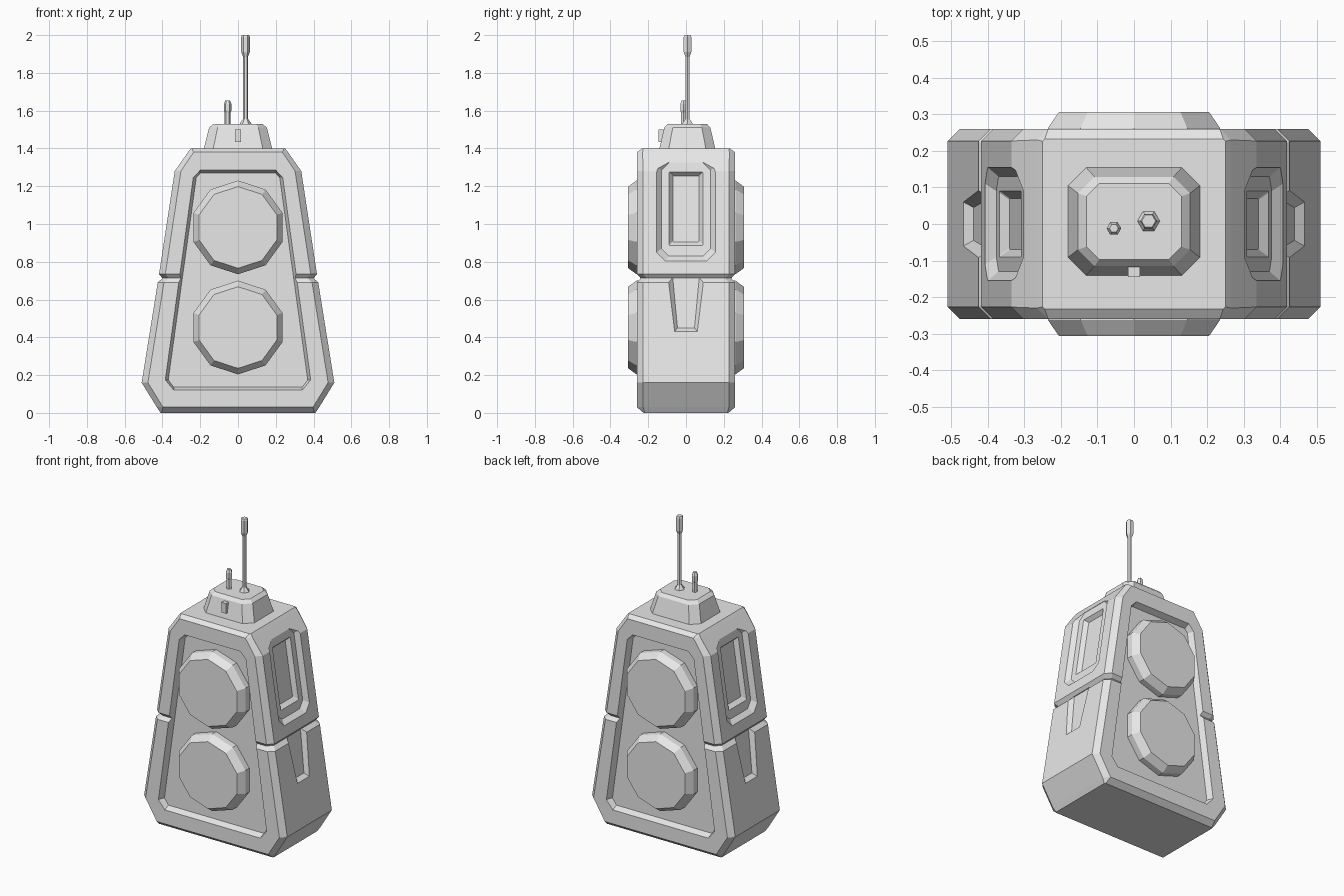
import bpy, bmesh
from math import sin, cos, pi

if "Cube" in bpy.data.objects:
    bpy.data.objects.remove(bpy.data.objects["Cube"], do_unlink=True)

grey = bpy.data.materials.new("plain grey")
grey.use_nodes = True
grey.diffuse_color = (0.8, 0.8, 0.8, 1)
grey.node_tree.nodes["Principled BSDF"].inputs["Base Color"].default_value = (0.8, 0.8, 0.8, 1)


def loft(name, rings):
    """Skin a stack of equal-length rings of points and cap both ends."""
    bm = bmesh.new()
    rows = [[bm.verts.new(p) for p in ring] for ring in rings]
    n = len(rows[0])
    for a, b in zip(rows, rows[1:]):
        for i in range(n):
            j = (i + 1) % n
            bm.faces.new((a[i], a[j], b[j], b[i]))
    bm.faces.new(rows[0])
    bm.faces.new(rows[-1])
    bmesh.ops.recalc_face_normals(bm, faces=bm.faces)
    mesh = bpy.data.meshes.new(name)
    bm.to_mesh(mesh)
    bm.free()
    mesh.materials.append(grey)
    obj = bpy.data.objects.new(name, mesh)
    bpy.context.collection.objects.link(obj)
    return obj


def octagon(a0, a1, b0, b1, c):
    """Rectangle with cut corners in two coordinates."""
    return [(a0 + c, b0), (a1 - c, b0), (a1, b0 + c), (a1, b1 - c),
            (a1 - c, b1), (a0 + c, b1), (a0, b1 - c), (a0, b0 + c)]


def cut(target, cutter):
    cutter.hide_render = True
    mod = target.modifiers.new("cut", 'BOOLEAN')
    mod.operation = 'DIFFERENCE'
    mod.solver = 'EXACT'
    mod.object = cutter
    bpy.context.view_layer.objects.active = target
    bpy.ops.object.modifier_apply(modifier=mod.name)
    bpy.data.objects.remove(cutter, do_unlink=True)


def turned(name, x, y, profile, sides=6):
    """Faceted upright rod from (radius, height) pairs."""
    return loft(name, [[(x + r * cos(2 * pi * i / sides), y + r * sin(2 * pi * i / sides), z)
                        for i in range(sides)] for r, z in profile])


# Tapered cabinet with bevelled edges and a groove around the middle
levels = [(0, .41, .225, .006), (.03, .43, .26, .033), (.16, .51, .26, .033),
          (.69, .425, .26, .033), (.713, .400, .24, .033), (.735, .418, .26, .033),
          (1.28, .335, .26, .033), (1.38, .265, .26, .03), (1.40, .25, .232, .006)]
cabinet = loft("cabinet", [[(x, y, z) for x, y in octagon(-hx, hx, -hy, hy, c)]
                           for z, hx, hy, c in levels])


# Front and back recessed panels
def panel_outline(inset):
    half = [(.34, .12 + inset), (.385 - inset, .175), (.237 - inset, 1.245), (.2, 1.285 - inset)]
    return half + [(-x, z) for x, z in reversed(half)]


for s in (-1, 1):
    cut(cabinet, loft("panel_cutter", [[(x, s * y, z) for x, z in panel_outline(inset)]
                                       for y, inset in ((.4, 0), (.26, 0), (.222, .016))]))


# Side recesses, sheared to follow the sloping walls
def upper_wall(z):
    return .418 - .152 * (z - .735)


def lower_wall(z):
    return .51 - .16 * (z - .16)


def side_cut(s, wall, steps):
    cut(cabinet, loft("side_cutter", [[(s * (wall(z) - depth), y, z) for y, z in outline]
                                      for depth, outline in steps]))


def slot(wide, narrow, low):
    return [(-narrow, low), (narrow, low), (wide, .715), (-wide, .715)]


for s in (-1, 1):
    frame = octagon(-.155, .155, .805, 1.345, .045)
    frame_floor = octagon(-.13, .13, .83, 1.325, .04)
    side_cut(s, upper_wall, [(-.1, frame), (0, frame), (.027, frame_floor)])
    window = octagon(-.09, .09, .885, 1.275, .004)
    window_floor = octagon(-.07, .07, .905, 1.255, .004)
    side_cut(s, upper_wall, [(-.1, window), (.027, window), (.052, window_floor)])
    side_cut(s, lower_wall, [(-.1, slot(.095, .06, .43)), (0, slot(.095, .06, .43)),
                             (.025, slot(.07, .045, .45))])

# Two ten-sided speakers on the front and on the back
for s, side in ((-1, "front"), (1, "back")):
    for z, place in ((.982, "upper"), (.452, "lower")):
        loft(f"{side}_{place}_speaker",
             [[(r * sin(pi * i / 5), s * y, z + r * cos(pi * i / 5)) for i in range(10)]
              for y, r in ((.21, .248), (.262, .248), (.306, .216))])

# Top housing with a small latch on its front
loft("top_housing", [[(x, y + .007, z) for x, y in octagon(-hx, hx, -hy, hy, c)]
                     for z, hx, hy, c in ((1.39, .183, .15, .05), (1.51, .153, .122, .045),
                                          (1.53, .13, .104, .035))])
loft("latch", [[(x, y, z) for x, z in ((-.016, 1.435), (.016, 1.435), (.016, 1.50), (-.016, 1.50))]
               for y in (-.145, -.08)])

# Antenna and short knob
turned("antenna", .04, .008, [(.032, 1.525), (.03, 1.533), (.013, 1.557), (.013, 1.885),
                              (.023, 1.91), (.023, 1.99), (.019, 2.0)])
turned("knob", -.055, -.012, [(.016, 1.525), (.016, 1.59), (.02, 1.6), (.02, 1.635), (.012, 1.655)])
